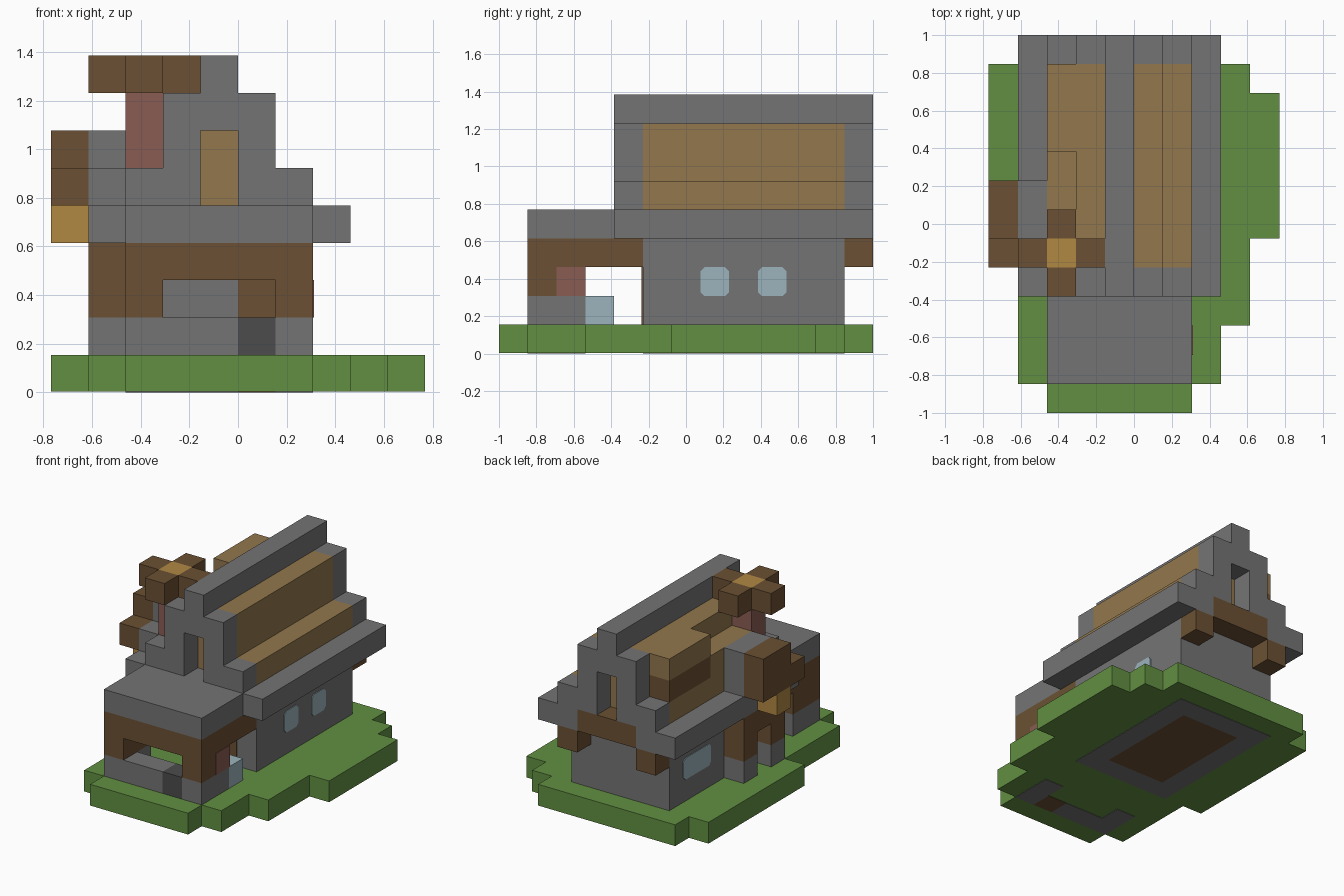
import bpy
import bmesh
from mathutils import Vector

if "Cube" in bpy.data.objects:
    bpy.data.objects.remove(bpy.data.objects["Cube"], do_unlink=True)

CELL = 2 / 13                      # the model is laid out on a block grid
ORIGIN = Vector((-5, -6.5, 0))     # grid corner relative to the centre


def make_material(name, hex_colour):
    """One flat material from an sRGB hex string."""
    rgb = [int(hex_colour[n:n + 2], 16) / 255 for n in (0, 2, 4)]
    linear = [((c + 0.055) / 1.055) ** 2.4 for c in rgb] + [1]
    mat = bpy.data.materials.new(name)
    mat.use_nodes = True
    mat.diffuse_color = linear
    mat.node_tree.nodes["Principled BSDF"].inputs["Base Color"].default_value = linear
    return mat


stone = make_material("stone grey", "747474")
timber = make_material("dark timber", "6b5033")
plank = make_material("light plank", "92774d")
gold = make_material("lantern gold", "b08842")
grass = make_material("grass green", "628f42")
brick = make_material("brick red", "8a5c52")
glass = make_material("pale glass", "9cb4bc")
iron = make_material("dark iron", "4c4c4c")


def finish(bm, name, mat):
    mesh = bpy.data.meshes.new(name)
    bm.to_mesh(mesh)
    bm.free()
    mesh.materials.append(mat)
    obj = bpy.data.objects.new(name, mesh)
    bpy.context.collection.objects.link(obj)
    return obj


def blocks(name, mat, *boxes):
    """Boxes given as grid ranges: x, x, y, y, z, z."""
    bm = bmesh.new()
    for x0, x1, y0, y1, z0, z1 in boxes:
        low = (Vector((x0, y0, z0)) + ORIGIN) * CELL
        high = (Vector((x1, y1, z1)) + ORIGIN) * CELL
        size = high - low
        made = bmesh.ops.create_cube(bm, size=1)["verts"]
        bmesh.ops.scale(bm, vec=size, verts=made)
        bmesh.ops.translate(bm, vec=(low + high) / 2, verts=made)
    return finish(bm, name, mat)


def pane(name, mat, x, y0, y1, z0, z1, side):
    """Thin plate with clipped corners on a side wall."""
    cut, thick = 0.14, 0.03
    outline = [(y0 + cut, z0), (y1 - cut, z0), (y1, z0 + cut), (y1, z1 - cut),
               (y1 - cut, z1), (y0 + cut, z1), (y0, z1 - cut), (y0, z0 + cut)]
    bm = bmesh.new()
    face = bm.faces.new([bm.verts.new((Vector((x, y, z)) + ORIGIN) * CELL)
                         for y, z in outline])
    made = bmesh.ops.extrude_face_region(bm, geom=[face])["geom"]
    bmesh.ops.translate(bm, vec=(side * thick * CELL, 0, 0),
                        verts=[g for g in made if isinstance(g, bmesh.types.BMVert)])
    bmesh.ops.recalc_face_normals(bm, faces=bm.faces)
    return finish(bm, name, mat)


# Lawn: strips along y, shorter towards the sides
lift = 0.02
strips = [(0, 1, 5, 12), (1, 2, 1, 13), (2, 7, 0, 13), (7, 8, 1, 13),
          (8, 9, 3, 12), (9, 10, 6, 11)]
blocks("lawn", grass, *[s + (lift, 1) for s in strips])

# Foundations showing underneath
base = (0, lift)
blocks("house_footing", stone, (2, 3, 5, 12) + base, (6, 7, 5, 12) + base,
       (3, 6, 5, 6) + base, (3, 6, 11, 12) + base)
blocks("house_floor", timber, (3, 6, 6, 11) + base)
blocks("porch_footing", stone, (2, 5, 1, 2) + base, (6, 7, 1, 3) + base,
       (2, 3, 2, 3) + base)
blocks("porch_doorstep", timber, (5, 6, 1, 2) + base)

# Main walls, door and windows
blocks("house_walls", stone, (2, 7, 5, 12, 1, 4))
blocks("house_door", timber, (5, 6, 4.96, 5, 1, 3))
for y in (7, 9):
    pane("right_window", glass, 7, y, y + 1, 2, 3, 1)
pane("left_window", glass, 2, 9, 11, 2, 3, -1)

# Porch: low wall, gate, posts, beams and flat roof
blocks("porch_low_wall", stone, (2, 5, 1, 2, 1, 2), (6, 7, 1, 3, 1, 2), (2, 3, 2, 3, 1, 2))
blocks("porch_gate", iron, (5, 6, 1, 2, 1, 2))
blocks("porch_posts", timber, *[(x, x + 1, 1, 3, 2, 3) for x in (2, 6)])
blocks("porch_beams", timber, (2, 7, 1, 2, 3, 4),
       *[(x, x + 1, 2, 5, 3, 4) for x in (2, 6)])
blocks("porch_roof", stone, (2, 7, 1, 4, 4, 5))
blocks("porch_brick_panel", brick, (7, 7.03, 2, 3, 2, 3))
blocks("porch_trough", glass, (6, 7, 3, 4, 1, 2))

# Eaves and the stepped stone gables at both ends
blocks("eaves", stone, (1, 8, 4, 12, 4, 5), (1, 3, 12, 13, 4, 5), (6, 8, 12, 13, 4, 5))
for name, y in (("front_gable", 4), ("back_gable", 12)):
    blocks(name, stone, (4, 5, y, y + 1, 7, 8),
           *[(x, x + 1, y, y + 1, 5, 6) for x in (2, 6)],
           *[(x, x + 1, y, y + 1, 5, 8) for x in (3, 5)])
blocks("ridge", stone, (4, 5, 4, 13, 8, 9))
blocks("back_beam", timber, (3, 6, 12, 13, 4, 5))
blocks("back_brackets", timber, *[(x, x + 1, 12, 13, 3, 4) for x in (2, 6)])

# Plank roof steps
blocks("roof_planks", plank, (3, 6, 5, 12, 5, 8), (6, 7, 5, 12, 5, 6), (2, 3, 6, 12, 5, 6))
blocks("left_roof_infill", timber, (2, 3, 9, 12, 6, 7))
blocks("left_roof_raised", plank, (2, 3, 9, 12, 7, 8), (2, 3, 6, 9, 6, 7))

# Left dormer with hanging lantern, above a small side bay
blocks("dormer_stone", stone, (1, 2, 5, 8, 5, 6), (1, 2, 6, 8, 6, 7))
blocks("dormer_front", timber, (0, 1, 5, 8, 5, 6), (0, 1, 6, 8, 6, 7))
blocks("dormer_lantern", gold, (0, 1, 6, 7, 4, 5))
blocks("bay_base", stone, (1, 2, 5, 6, 1, 2), (1, 2, 7, 8, 1, 2))
blocks("bay_frame", timber, (1, 2, 5, 8, 3, 4), (1, 2, 5, 6, 2, 3), (1, 2, 7, 8, 2, 3))

# Chimney with a cross-shaped cap
blocks("chimney", brick, (2, 3, 5, 6, 5, 8))
blocks("chimney_top", gold, (2, 3, 5, 6, 8, 9))
blocks("chimney_cap", timber,
       *[(2 + dx, 3 + dx, 5 + dy, 6 + dy, 8, 9)
         for dx, dy in ((1, 0), (-1, 0), (0, 1), (0, -1))])
